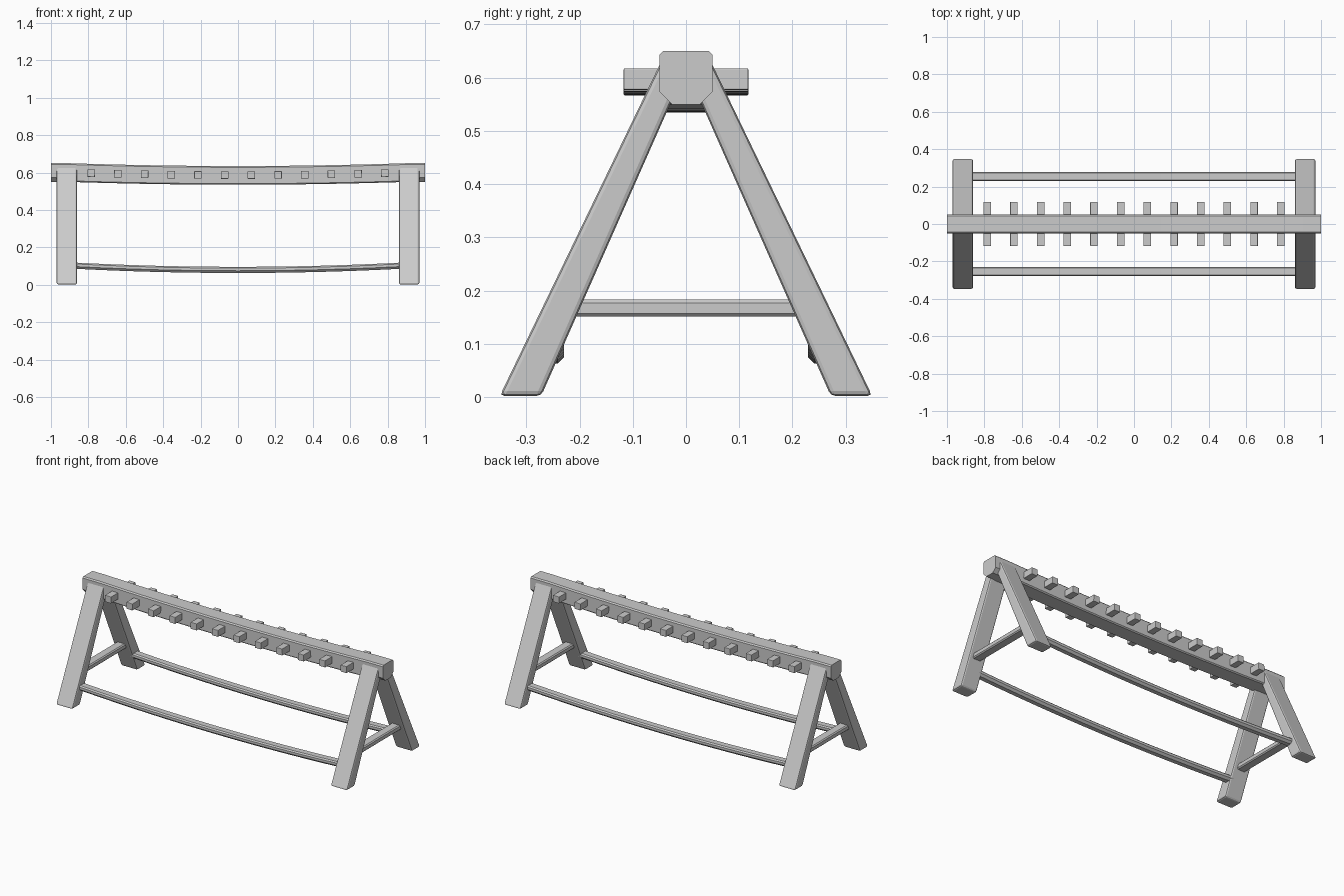
import bpy, bmesh, math

if "Cube" in bpy.data.objects:
    bpy.data.objects.remove(bpy.data.objects["Cube"])

wood = bpy.data.materials.new("plain grey")
wood.diffuse_color = (0.6, 0.6, 0.6, 1)
wood.use_nodes = True
wood.node_tree.nodes["Principled BSDF"].inputs["Base Color"].default_value = wood.diffuse_color


def finish(name, bm, bevel=0.0):
    bmesh.ops.recalc_face_normals(bm, faces=bm.faces[:])
    me = bpy.data.meshes.new(name)
    bm.to_mesh(me)
    bm.free()
    ob = bpy.data.objects.new(name, me)
    bpy.context.collection.objects.link(ob)
    me.materials.append(wood)
    if bevel:
        m = ob.modifiers.new("bevel", 'BEVEL')
        m.width, m.segments = bevel, 2
        m.limit_method, m.angle_limit = 'ANGLE', math.radians(40)
    return ob


def loft(name, sections, bevel=0.0):
    """Skin a list of closed rings of 3D points and cap both ends."""
    bm = bmesh.new()
    rings = [[bm.verts.new(p) for p in s] for s in sections]
    n = len(rings[0])
    for a, b in zip(rings, rings[1:]):
        for i in range(n):
            j = (i + 1) % n
            bm.faces.new((a[i], a[j], b[j], b[i]))
    bm.faces.new(rings[0])
    bm.faces.new(rings[-1])
    return finish(name, bm, bevel)


def section(w, lo, hi, top, bot):
    """Chamfered rectangle in y, z."""
    half = [(w, lo + bot), (w, hi - top), (w - top, hi)]
    return [(w - bot, lo)] + half + [(-y, z) for y, z in reversed(half)] + [(bot - w, lo)]


def sag(x, depth, span):
    return -depth * max(0.0, 1 - (x / span) ** 2)


# Sagging top beam with chamfered undersides at its ends
xs = [-1, -0.95, -0.9] + [-0.86 + 1.72 * i / 12 for i in range(13)] + [0.9, 0.95, 1]
loft("top_beam", [[(x, y, z + sag(x, 0.015, 0.9)) for y, z in
                   section(0.05, 0.55, 0.65, 0.007, 0.024 if abs(x) > 0.94 else 0.006)]
                  for x in xs])

# Pegs through the beam, tilted to follow its curve
for i in range(12):
    x = -0.785 + i * 1.57 / 11
    s, h = 2 * 0.015 * x / 0.81, 0.02
    zc = 0.599 + sag(x, 0.0125, 0.86)
    ring = [(-h, -h), (h, -h), (h, h), (-h, h)]
    loft("peg", [[(x + a - b * s, y, zc + b + a * s) for a, b in ring]
                 for y in (-0.117, 0.117)], 0.002)

# Splayed legs
profile = [(-0.35, 0.002), (-0.272, 0.002), (-0.02, 0.572), (-0.043, 0.638)]
for sx in (-1, 1):
    for sy, side in ((1, "front"), (-1, "back")):
        loft(side + "_leg", [[(sx * x, sy * y, z) for y, z in profile]
                             for x in (0.86, 0.97)], 0.009)
    # Cross brace between the pair of legs
    loft("cross_brace", [[(sx * 0.915 + a, y, 0.167 + b) for a, b in
                          section(0.028, -0.016, 0.016, 0.006, 0.006)]
                         for y in (-0.235, 0.235)])

# Long sagging lower rails
for sy, side in ((-1, "front"), (1, "back")):
    loft(side + "_rail", [[(x, sy * 0.254 + y, z + sag(x, 0.023, 0.88)) for y, z in
                           section(0.025, 0.086, 0.119, 0.007, 0.012)]
                          for x in [-0.88 + 1.76 * i / 12 for i in range(13)]])
